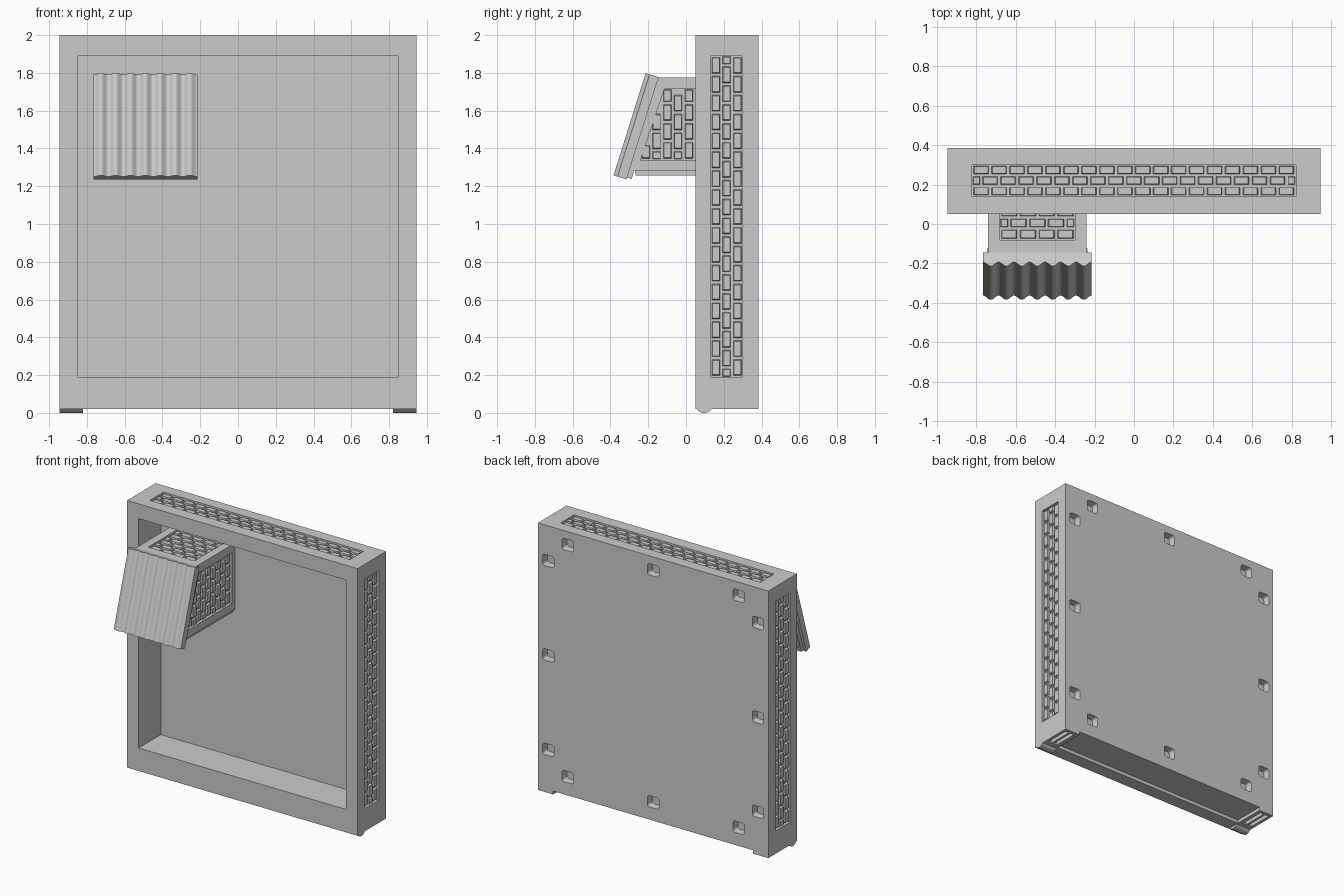
import bpy, bmesh, math
from mathutils import Vector as V

if "Cube" in bpy.data.objects:
    bpy.data.objects.remove(bpy.data.objects["Cube"])


def prism(bm, pts, vec, taper=1.0):
    """Extrude a planar polygon along vec, optionally shrinking the far end."""
    pts = [V(p) for p in pts]
    c = sum(pts, V()) / len(pts)
    a = [bm.verts.new(p) for p in pts]
    b = [bm.verts.new(c + (p - c) * taper + V(vec)) for p in pts]
    n = len(pts)
    bm.faces.new(a[::-1])
    bm.faces.new(b)
    for i in range(n):
        bm.faces.new((a[i], a[(i + 1) % n], b[(i + 1) % n], b[i]))


def box(bm, x0, x1, y0, y1, z0, z1):
    prism(bm, [(x0, y0, z0), (x1, y0, z0), (x1, y1, z0), (x0, y1, z0)], (0, 0, z1 - z0))


def finish(bm, name):
    bmesh.ops.recalc_face_normals(bm, faces=bm.faces)
    me = bpy.data.meshes.new(name)
    bm.to_mesh(me)
    bm.free()
    ob = bpy.data.objects.new(name, me)
    bpy.context.collection.objects.link(ob)
    return ob


def cut(ob, bm):
    cutter = finish(bm, "cutter")
    cutter.hide_render = True
    m = ob.modifiers.new("cut", 'BOOLEAN')
    m.operation, m.solver, m.object = 'DIFFERENCE', 'EXACT', cutter
    bpy.context.view_layer.objects.active = ob
    bpy.ops.object.modifier_apply(modifier="cut")
    bpy.data.objects.remove(cutter)


def bricks(name, org, U, W, N, u0, u1, w0, w1, rows, length, limit=None):
    """Running-bond bricks: rows run along U, stack along W, rise along N."""
    bm = bmesh.new()
    org, U, W, N = V(org), V(U), V(W), V(N)
    pitch, gap = (w1 - w0) / rows, 0.007
    for r in range(rows):
        a, b = w0 + r * pitch + gap, w0 + (r + 1) * pitch - gap
        end = min(u1, limit(a)) if limit else u1
        u = u0 - (length / 2 if r % 2 else 0)
        while u < end:
            s, e = max(u + gap, u0 + gap / 2), min(u + length - gap, end - gap / 2)
            if e - s > 0.015:
                prism(bm, [org + U * p + W * q for p, q in ((s, a), (e, a), (e, b), (s, b))],
                      N * 0.016, 0.88)
            u += length
    return finish(bm, name)


X, Y, Z = V((1, 0, 0)), V((0, 1, 0)), V((0, 0, 1))
F, B = 0.05, 0.385          # front and back of the main frame
PANEL = 0.31                # front of the back panel
REC = 0.022                 # depth of the brick recesses

# Main frame with open front
bm = bmesh.new()
box(bm, -0.945, 0.945, F, B, 0.02, 2.0)
frame = finish(bm, "main_frame")
bm = bmesh.new()
box(bm, -0.85, 0.85, F - 0.1, PANEL, 0.19, 1.89)
box(bm, -0.82, 0.82, 0.14, 0.30, 2 - REC, 2.1)
box(bm, -0.82, 0.82, 0.15, B + 0.1, -0.1, 0.045)
for s in (-1, 1):
    x0, x1 = sorted((s * (0.945 - REC), s * 1.05))
    box(bm, x0, x1, 0.13, 0.30, 0.19, 1.89)
    for k in (0.85, 0.895):                     # slots under the feet
        x0, x1 = sorted((s * k, s * (k + 0.027)))
        box(bm, x0, x1, 0.17, 0.36, -0.1, 0.045)
# Rounded pockets around the back
spots = [(t, s * 0.86) for s in (-1, 1) for t in (-0.7, 0, 0.7)]
for px, pz in spots + [(q, p) for p, q in spots]:
    ring = []
    for k in range(4):
        for j in range(4):
            t = math.radians(90 * k + 30 * j)
            sx, sz = ((1, 1), (-1, 1), (-1, -1), (1, -1))[k]
            ring.append((px + sx * 0.03 + 0.018 * math.cos(t), B + 0.01,
                         1.04 + pz + sz * 0.025 + 0.018 * math.sin(t)))
    prism(bm, ring, (0, -0.06, 0), 0.85)
cut(frame, bm)

# Rounded front rolls under both ends
for s, side in ((-1, "left"), (1, "right")):
    bm = bmesh.new()
    prism(bm, [(s * 0.82, 0.097 + 0.047 * math.cos(t), 0.047 + 0.047 * math.sin(t))
               for t in (2 * math.pi * i / 32 for i in range(32))], (s * 0.125, 0, 0))
    foot = finish(bm, side + "_foot_roll")
    bpy.context.view_layer.objects.active = foot
    foot.select_set(True)
    bpy.ops.object.shade_smooth_by_angle(angle=math.radians(30))
    foot.select_set(False)
    bricks(side + "_frame_bricks", (s * (0.945 - REC - 0.001), 0, 0), Z, Y, X * s,
           0.19, 1.89, 0.13, 0.30, 3, 0.1)
bricks("top_frame_bricks", (0, 0, 2 - REC - 0.001), X, Y, Z, -0.82, 0.82, 0.14, 0.30, 3, 0.091)

# Bay box with slanted front
cx, hw = -0.49, 0.25
bm = bmesh.new()
prism(bm, [(cx - hw, y, z) for y, z in ((PANEL + 0.01, 1.775), (-0.146, 1.775),
                                        (-0.30, 1.284), (PANEL + 0.01, 1.284))], (2 * hw, 0, 0))
bay = finish(bm, "bay_box")
bm = bmesh.new()
for s in (-1, 1):
    prism(bm, [(cx + s * (hw - REC), y, z) for y, z in ((0.27, 1.715), (-0.114, 1.715),
                                                       (-0.24, 1.34), (0.27, 1.34))], (s * 0.1, 0, 0))
box(bm, -0.68, -0.30, -0.08, 0.26, 1.775 - REC, 1.9)
cut(bay, bm)
for s, side in ((-1, "left"), (1, "right")):
    bricks(side + "_bay_bricks", (cx + s * (hw - REC - 0.001), 0, 0), Z, Y, X * s,
           1.34, 1.715, -0.24, 0.27, 9, 0.1, lambda y: 1.34 + (y + 0.24 + 0.02) * 0.375 / 0.126)
bricks("top_bay_bricks", (0, 0, 1.775 - REC - 0.001), X, Y, Z, -0.68, -0.30, -0.08, 0.26, 6, 0.095)

# Plate under the bay
bm = bmesh.new()
box(bm, cx - hw + 0.02, cx + hw - 0.02, -0.267, PANEL + 0.01, 1.257, 1.29)
finish(bm, "bay_base_plate")

# Corrugated shutter leaning on the slanted front
top = V((0, -0.145, 1.777))
run = V((0, -0.315, 1.236)) - top
out = V((0, run.z, -run.y)).normalized()
steps = 7 * 12
bm = bmesh.new()
wave = []
for i in range(steps + 1):
    u = i / steps
    h = 0.05 + 0.022 * (0.5 - 0.5 * math.cos(2 * math.pi * 7 * u))
    wave.append(top + X * (-0.765 + 0.55 * u) + out * h)
prism(bm, wave + [top + X * -0.215, top + X * -0.765], run)
shutter = finish(bm, "corrugated_shutter")
bpy.context.view_layer.objects.active = shutter
shutter.select_set(True)
bpy.ops.object.shade_smooth_by_angle(angle=math.radians(35))

# Thin backing behind the shutter
bm = bmesh.new()
p, q = top + run * 0.02, top + run * 0.98
prism(bm, [v + X * -0.745 - out * d for v, d in ((p, -0.005), (q, -0.005), (q, 0.025), (p, 0.025))],
      (0.51, 0, 0))
finish(bm, "shutter_backing")
